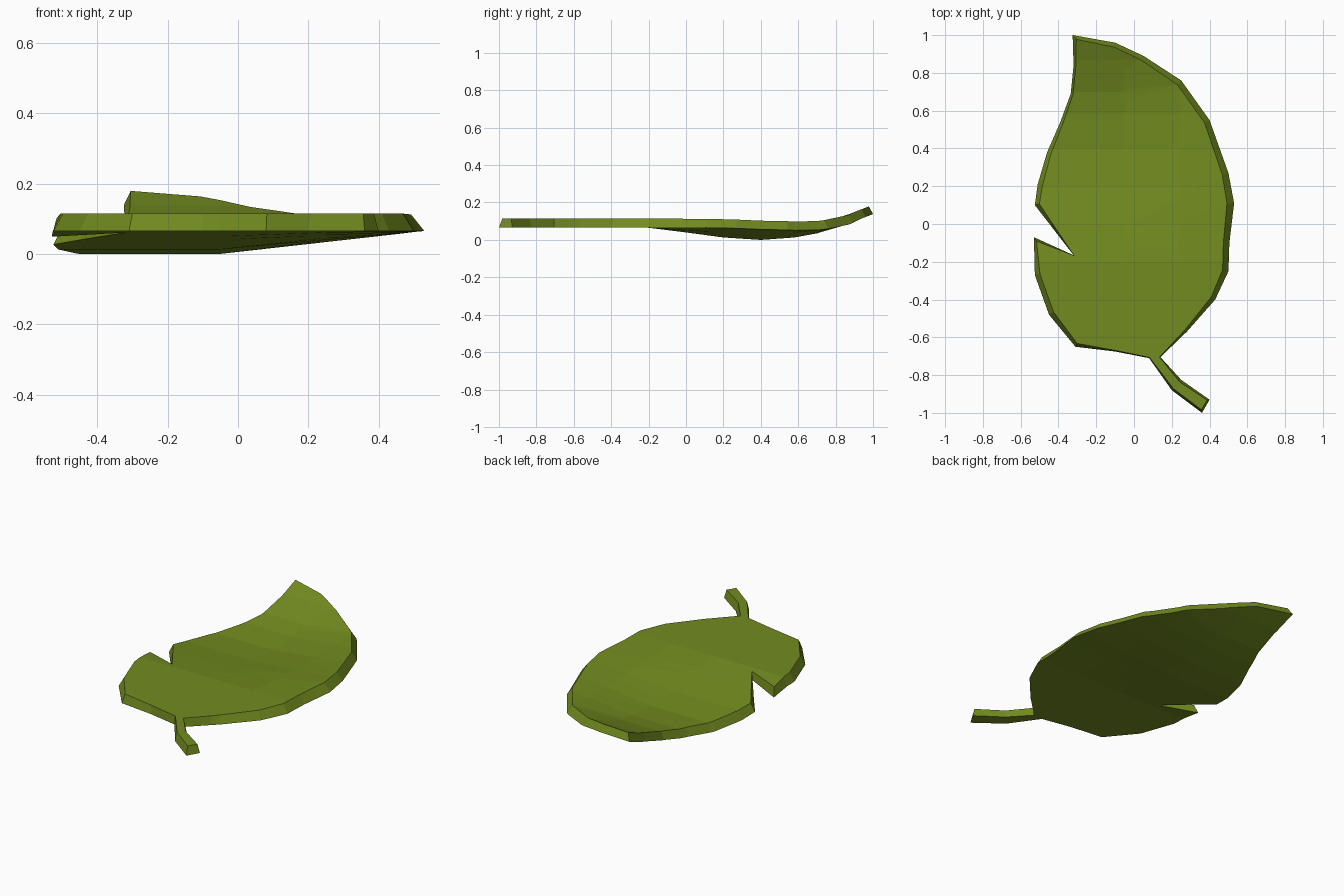
import bpy, bmesh
from mathutils import Vector

if "Cube" in bpy.data.objects:
    bpy.data.objects.remove(bpy.data.objects["Cube"])

# Leaf outline with stem and notch, counter-clockwise: x, y, inset of the top edge
OUTLINE = [
    (.36, -1, .018), (.40, -.93, .014), (.25, -.825, .014), (.14, -.705, .005),
    (.28, -.57, .014), (.43, -.40, .025), (.50, -.25, .032), (.505, -.10, .032),
    (.53, .11, .038), (.50, .27, .034), (.40, .55, .03), (.25, .76, .03),
    (.05, .89, .025), (-.10, .96, .024), (-.325, 1, .03), (-.32, .84, .012),
    (-.335, .69, .013), (-.39, .54, .016), (-.46, .38, .022), (-.51, .21, .026),
    (-.525, .10, .025), (-.32, -.165, .003), (-.53, -.07, .025), (-.525, -.27, .028),
    (-.45, -.48, .028), (-.31, -.65, .02), (-.10, -.675, .006), (.08, -.71, .004),
    (.20, -.88, .012)]
BOTTOM, THICK = .065, .05

# Lengthwise bend: y, height change
BEND = [(-1, 0), (-.2, 0), (0, -.025), (.2, -.052), (.4, -.065), (.58, -.052),
        (.7, -.03), (.87, .022), (1.01, .077)]


def bend(x, y):
    strength = max(0, min(1, (.53 - x) / .58))
    for (y0, h0), (y1, h1) in zip(BEND, BEND[1:]):
        if y <= y1:
            return strength * (h0 + (h1 - h0) * (y - y0) / (y1 - y0))
    return strength * BEND[-1][1]


def inward(i):
    p, a, b = (Vector(OUTLINE[k % len(OUTLINE)][:2]) for k in (i, i - 1, i + 1))
    e, f = (p - a).normalized(), (b - p).normalized()
    return Vector((-e.y - f.y, e.x + f.x)).normalized()


# Flat slab with slanted rim
bm = bmesh.new()
low = [bm.verts.new((x, y, BOTTOM)) for x, y, d in OUTLINE]
high = []
for i, (x, y, d) in enumerate(OUTLINE):
    n = inward(i) * d
    high.append(bm.verts.new((x + n.x, y + n.y, BOTTOM + THICK)))
bm.faces.new(low[::-1])
bm.faces.new(high)
for i in range(len(low)):
    j = (i + 1) % len(low)
    bm.faces.new((low[i], low[j], high[j], high[i]))
caps = [f for f in bm.faces if len(f.verts) > 4]
bmesh.ops.triangulate(bm, faces=caps)

# Cross cuts so the blade can curl
cuts = [((0, y, 0), (0, 1, 0)) for y, h in BEND[1:-1]]
cuts += [((x, 0, 0), (1, 0, 0)) for x in (-.05, .24)]
for co, no in cuts:
    bmesh.ops.bisect_plane(bm, geom=bm.verts[:] + bm.edges[:] + bm.faces[:],
                           dist=1e-5, plane_co=co, plane_no=no)
for v in bm.verts:
    v.co.z += bend(v.co.x, v.co.y)
bmesh.ops.recalc_face_normals(bm, faces=bm.faces[:])

mesh = bpy.data.meshes.new("leaf")
bm.to_mesh(mesh)
bm.free()
leaf = bpy.data.objects.new("leaf", mesh)
bpy.context.collection.objects.link(leaf)

# Leaf green
green = bpy.data.materials.new("leaf_green")
green.diffuse_color = (.17, .26, .014, 1)
green.use_nodes = True
green.node_tree.nodes["Principled BSDF"].inputs["Base Color"].default_value = green.diffuse_color
mesh.materials.append(green)
